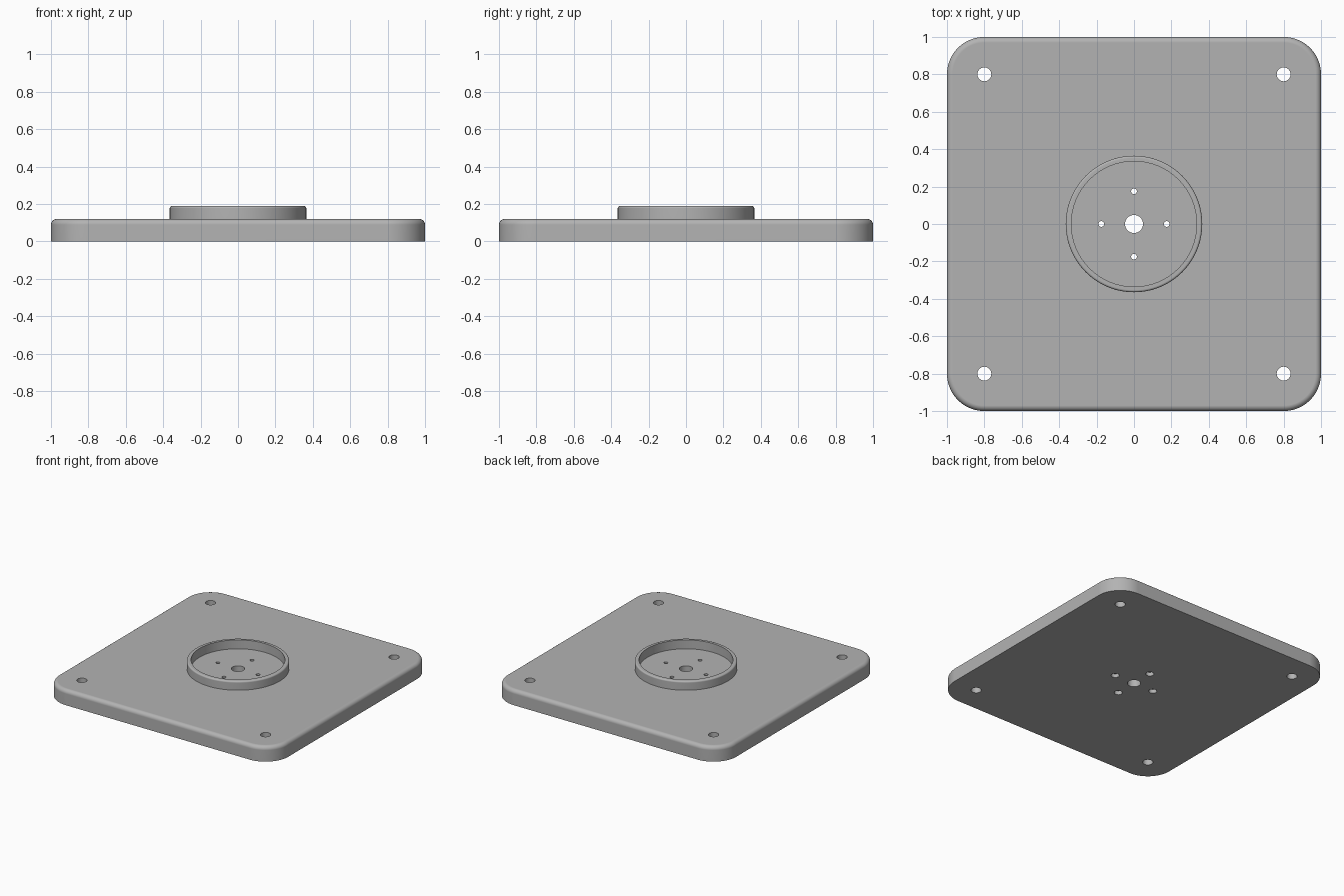
import bpy, bmesh, math
from mathutils import Matrix

if "Cube" in bpy.data.objects:
    bpy.data.objects.remove(bpy.data.objects["Cube"], do_unlink=True)

GREY = (0.45, 0.45, 0.45, 1)
grey = bpy.data.materials.new("plain grey")
grey.use_nodes = True
grey.diffuse_color = GREY
grey.node_tree.nodes["Principled BSDF"].inputs["Base Color"].default_value = GREY

TOP = 0.12       # plate thickness
RIM = 0.19       # height of the ring


def new_object(name, bm):
    bmesh.ops.recalc_face_normals(bm, faces=bm.faces)
    mesh = bpy.data.meshes.new(name)
    bm.to_mesh(mesh)
    bm.free()
    mesh.materials.append(grey)
    obj = bpy.data.objects.new(name, mesh)
    bpy.context.collection.objects.link(obj)
    return obj


def activate(obj):
    bpy.ops.object.select_all(action='DESELECT')
    obj.select_set(True)
    bpy.context.view_layer.objects.active = obj


def finish(obj):
    activate(obj)
    bpy.ops.object.shade_smooth_by_angle(angle=math.radians(32))
    normals = obj.modifiers.new("clean shading", 'WEIGHTED_NORMAL')
    normals.keep_sharp = True


def add_drill(bm, x, y, radius, z0, z1):
    bmesh.ops.create_cone(bm, cap_ends=True, segments=40, radius1=radius, radius2=radius,
                          depth=z1 - z0, matrix=Matrix.Translation((x, y, (z0 + z1) / 2)))


def cut(obj, drills):
    cutter = new_object("drills", drills)
    cutter.hide_render = True
    mod = obj.modifiers.new("holes", 'BOOLEAN')
    mod.operation = 'DIFFERENCE'
    mod.solver = 'EXACT'
    mod.object = cutter
    activate(obj)
    bpy.ops.object.modifier_apply(modifier=mod.name)
    bpy.data.objects.remove(cutter, do_unlink=True)


# Base plate: rounded corners and a filleted top edge
bm = bmesh.new()
bmesh.ops.create_cube(bm, size=1, matrix=Matrix.Translation((0, 0, TOP / 2))
                      @ Matrix.Diagonal((2, 2, TOP, 1)))
uprights = [e for e in bm.edges if abs(e.verts[0].co.z - e.verts[1].co.z) > 0.01]
bmesh.ops.bevel(bm, geom=uprights, offset=0.2, segments=18, profile=0.5, affect='EDGES')
top_edges = [e for e in bm.edges if all(v.co.z > TOP - 0.001 for v in e.verts)]
bmesh.ops.bevel(bm, geom=top_edges, offset=0.03, segments=6, profile=0.5, affect='EDGES')
plate = new_object("base_plate", bm)

# Through holes: centre, four corners, four small screw holes
directions = [(1, 0), (0, 1), (-1, 0), (0, -1)]
through = bmesh.new()
add_drill(through, 0, 0, 0.048, -0.1, 0.3)
for sx in (-1, 1):
    for sy in (-1, 1):
        add_drill(through, 0.8 * sx, 0.8 * sy, 0.037, -0.1, 0.3)
for dx, dy in directions:
    add_drill(through, 0.175 * dx, 0.175 * dy, 0.015, -0.1, 0.3)
cut(plate, through)

# Wider screw head pockets on the underside
pockets = bmesh.new()
for dx, dy in directions:
    add_drill(pockets, 0.175 * dx, 0.175 * dy, 0.029, -0.1, 0.03)
cut(plate, pockets)
finish(plate)

# Raised ring, spun from its section with a rounded outer top edge
OUTER, INNER, FILLET = 0.365, 0.335, 0.012
section = [(INNER, TOP - 0.01), (OUTER, TOP - 0.01)]
for i in range(6):
    a = math.radians(18 * i)
    section.append((OUTER - FILLET + FILLET * math.cos(a), RIM - FILLET + FILLET * math.sin(a)))
section.append((INNER, RIM))
bm = bmesh.new()
verts = [bm.verts.new((r, 0, z)) for r, z in section]
edges = [bm.edges.new((verts[i - 1], verts[i])) for i in range(len(verts))]
bmesh.ops.spin(bm, geom=verts + edges, cent=(0, 0, 0), axis=(0, 0, 1),
               angle=math.tau, steps=96, use_merge=True)
bmesh.ops.remove_doubles(bm, verts=bm.verts, dist=0.0001)
finish(new_object("raised_ring", bm))
